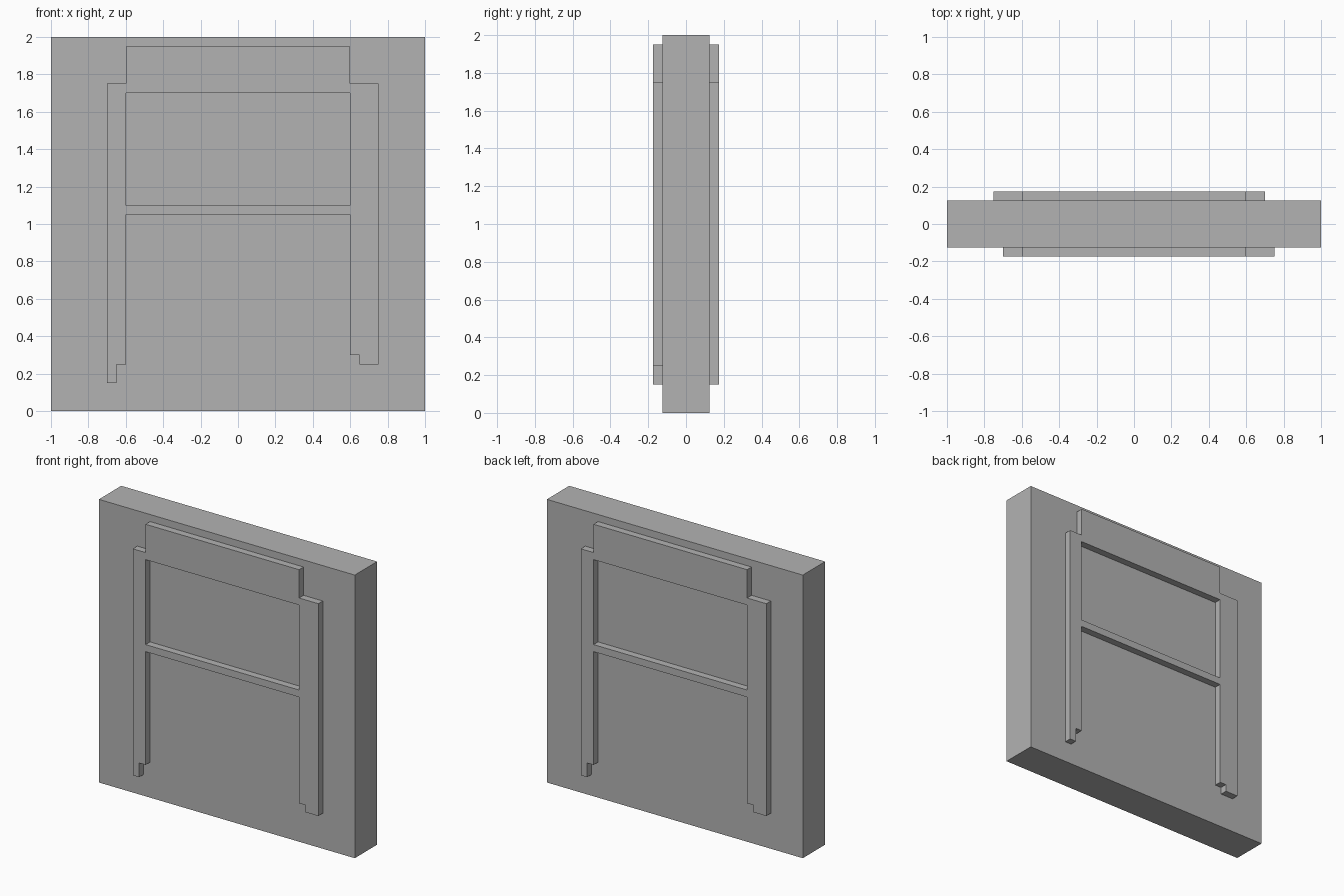
import bpy
import math

cube = bpy.data.objects.get("Cube")
if cube:
    bpy.data.objects.remove(cube, do_unlink=True)

# Single grey material
grey = bpy.data.materials.new("plain_grey")
grey.use_nodes = True
colour = (0.45, 0.45, 0.45, 1)
grey.diffuse_color = colour
grey.node_tree.nodes["Principled BSDF"].inputs["Base Color"].default_value = colour

HALF_DEPTH = 0.125   # slab half thickness
RELIEF = 0.05        # how far the frame stands out

# Main slab
bpy.ops.mesh.primitive_cube_add(size=1, location=(0, 0, 1))
slab = bpy.context.object
slab.name = "slab"
slab.scale = (2, 2 * HALF_DEPTH, 2)
bpy.ops.object.transform_apply(location=False, rotation=False, scale=True)
slab.data.materials.append(grey)

# Frame outline: stepped legs, crossbar and wide header, as (x, z)
OUTLINE = [
    (-0.70, 0.15), (-0.65, 0.15), (-0.65, 0.25), (-0.60, 0.25),
    (-0.60, 1.05), (0.60, 1.05), (0.60, 0.30), (0.65, 0.30),
    (0.65, 0.25), (0.75, 0.25), (0.75, 1.75), (0.60, 1.75),
    (0.60, 1.95), (-0.60, 1.95), (-0.60, 1.75), (-0.70, 1.75),
]
# Opening between crossbar and header
OPENING = [(-0.60, 1.10), (-0.60, 1.70), (0.60, 1.70), (0.60, 1.10)]


def relief_mesh():
    """Filled and extruded profile with an opening, converted to a mesh."""
    curve = bpy.data.curves.new("frame_profile", "CURVE")
    curve.dimensions = "2D"
    curve.fill_mode = "BOTH"
    curve.extrude = RELIEF / 2
    for loop in (OUTLINE, OPENING):
        spline = curve.splines.new("POLY")
        spline.points.add(len(loop) - 1)
        for point, (x, z) in zip(spline.points, loop):
            point.co = (x, z, 0, 1)
        spline.use_cyclic_u = True
    helper = bpy.data.objects.new("frame_profile", curve)
    bpy.context.collection.objects.link(helper)
    bpy.context.view_layer.update()
    graph = bpy.context.evaluated_depsgraph_get()
    mesh = bpy.data.meshes.new_from_object(helper.evaluated_get(graph))
    bpy.data.objects.remove(helper, do_unlink=True)
    mesh.materials.clear()
    mesh.materials.append(grey)
    for face in mesh.polygons:
        face.use_smooth = False
        face.material_index = 0
    return mesh


# The same raised frame on both sides, the back one turned half way round
mesh = relief_mesh()
offset = HALF_DEPTH + RELIEF / 2
for name, side, turn in (("front_frame", -1, 0), ("back_frame", 1, math.pi)):
    frame = bpy.data.objects.new(name, mesh)
    bpy.context.collection.objects.link(frame)
    frame.location = (0, side * offset, 0)
    frame.rotation_euler = (math.pi / 2, 0, turn)
